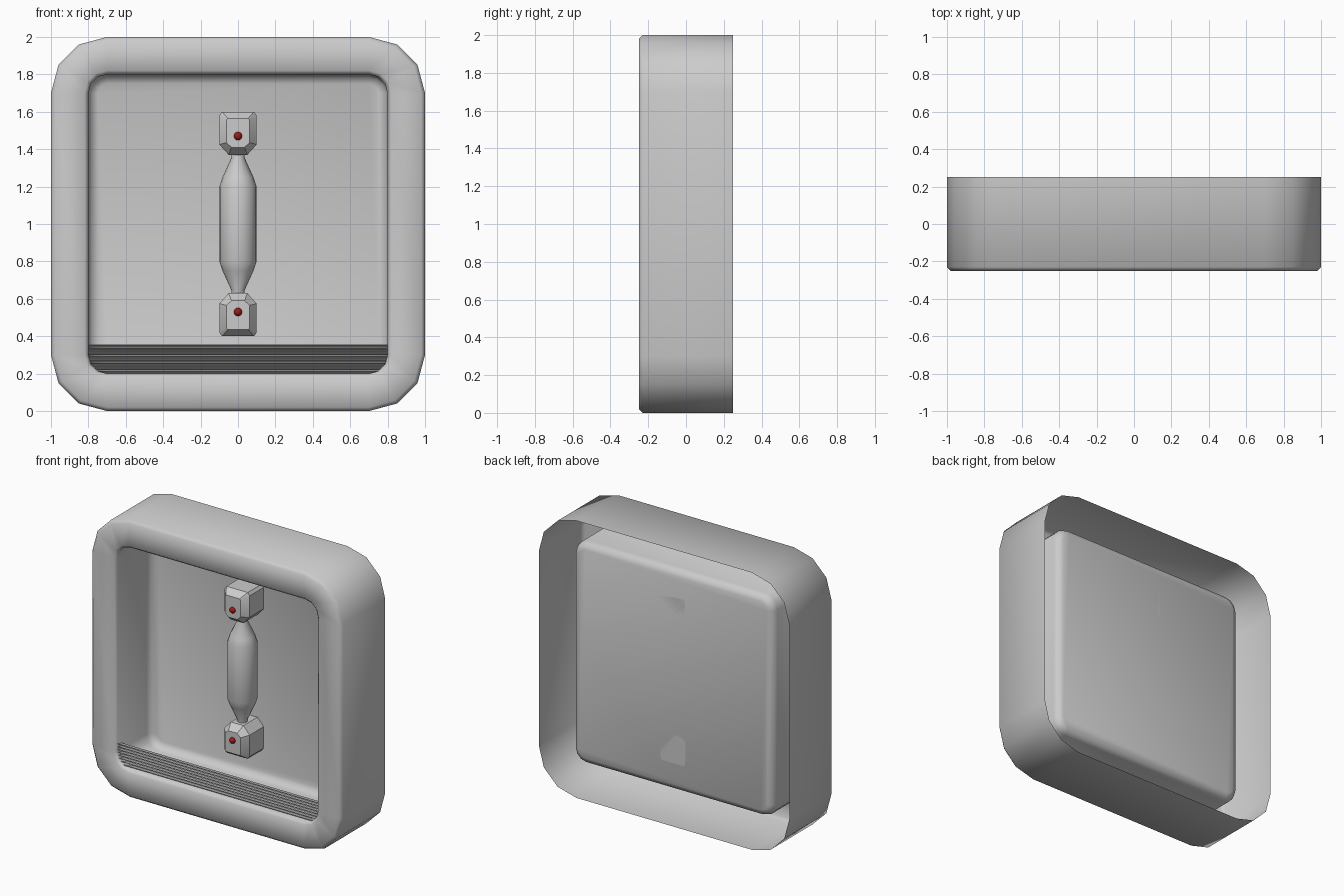
import bpy, bmesh, math

if "Cube" in bpy.data.objects:
    bpy.data.objects.remove(bpy.data.objects["Cube"])


def make_object(name, bm, angle=None):
    bmesh.ops.recalc_face_normals(bm, faces=bm.faces)
    mesh = bpy.data.meshes.new(name)
    bm.to_mesh(mesh)
    bm.free()
    ob = bpy.data.objects.new(name, mesh)
    bpy.context.collection.objects.link(ob)
    if angle:
        bpy.ops.object.select_all(action='DESELECT')
        ob.select_set(True)
        bpy.context.view_layer.objects.active = ob
        bpy.ops.object.shade_smooth_by_angle(angle=math.radians(angle))
    return ob


def loft(bm, loops, cap_start=False, cap_end=False):
    rings = [[bm.verts.new(p) for p in loop] for loop in loops]
    n = len(rings[0])
    for a, b in zip(rings, rings[1:]):
        for i in range(n):
            j = (i + 1) % n
            bm.faces.new((a[i], a[j], b[j], b[i]))
    if cap_start:
        bm.faces.new(rings[0])
    if cap_end:
        bm.faces.new(rings[-1])


def rounded_square(half, radius, y, steps=3):
    pts = []
    for q, (sx, sz) in enumerate([(1, 1), (-1, 1), (-1, -1), (1, -1)]):
        for k in range(steps + 1):
            t = math.radians(90 * (q + k / steps))
            pts.append((sx * (half - radius) + radius * math.cos(t), y,
                        1 + sz * (half - radius) + radius * math.sin(t)))
    return pts


# Housing: open-backed outer shell, front rim and recessed pan
bm = bmesh.new()
section = [(1, .3, .25), (1, .3, -.23), (.98, .28, -.25), (.82, .12, -.25),
           (.8, .1, -.23), (.8, .1, .10), (.785, .085, .135), (.75, .05, .15)]
loft(bm, [rounded_square(*s) for s in section], cap_end=True)
make_object("housing", bm, 80)

# Grille: thin slats dipping towards the back, trimmed to the rounded opening
bm = bmesh.new()
for i in range(8):
    z = 0.357 - 0.02 * i
    drop = max(0, 0.3 - z)
    w = 0.7 + math.sqrt(max(0, 0.01 - min(drop, .1) ** 2))
    side = [(-.23, z), (-.18, z - .014), (-.18, z - .018), (-.23, z - .004)]
    loft(bm, [[(x, y, h) for y, h in side] for x in (-w, w)], True, True)
make_object("grille_slats", bm)

# Handle bar: round, tapered at both ends
bm = bmesh.new()
bar = [(.60, .035), (.645, .035), (.75, .083), (.80, .1)]
bar += [(2 - z, r) for z, r in reversed(bar)]
sides = 16
loft(bm, [[(r * math.cos(2 * math.pi * k / sides),
            .05 + r * math.sin(2 * math.pi * k / sides), z)
           for k in range(sides)] for z, r in bar], True, True)
make_object("handle_bar", bm, 40)

# Handle mounts and their indicator lamps, mirrored about z = 1
red = bpy.data.materials.new("lamp_red")
red.diffuse_color = (0.35, 0.01, 0.01, 1)
red.use_nodes = True
red.node_tree.nodes["Principled BSDF"].inputs["Base Color"].default_value = red.diffuse_color
back = [(.085, .4), (.1, .42), (.1, .575), (.05, .63)]
front = [(.055, .435), (.062, .445), (.062, .565), (.035, .59)]


def mount_loop(half, y, s):
    pts = half + [(-x, z) for x, z in reversed(half)]
    return [(x, y, 1 + s * (1 - z)) for x, z in pts]


for s, label in ((-1, "lower"), (1, "upper")):
    bm = bmesh.new()
    loft(bm, [mount_loop(back, .15, s), mount_loop(back, -.01, s),
              mount_loop(front, -.06, s)], True, True)
    make_object(label + "_mount", bm, 30)

    bm = bmesh.new()
    bmesh.ops.create_uvsphere(bm, u_segments=16, v_segments=10, radius=.022)
    bmesh.ops.translate(bm, verts=bm.verts, vec=(0, -.06, 1 + s * .47))
    lamp = make_object(label + "_lamp", bm, 60)
    lamp.data.materials.append(red)
